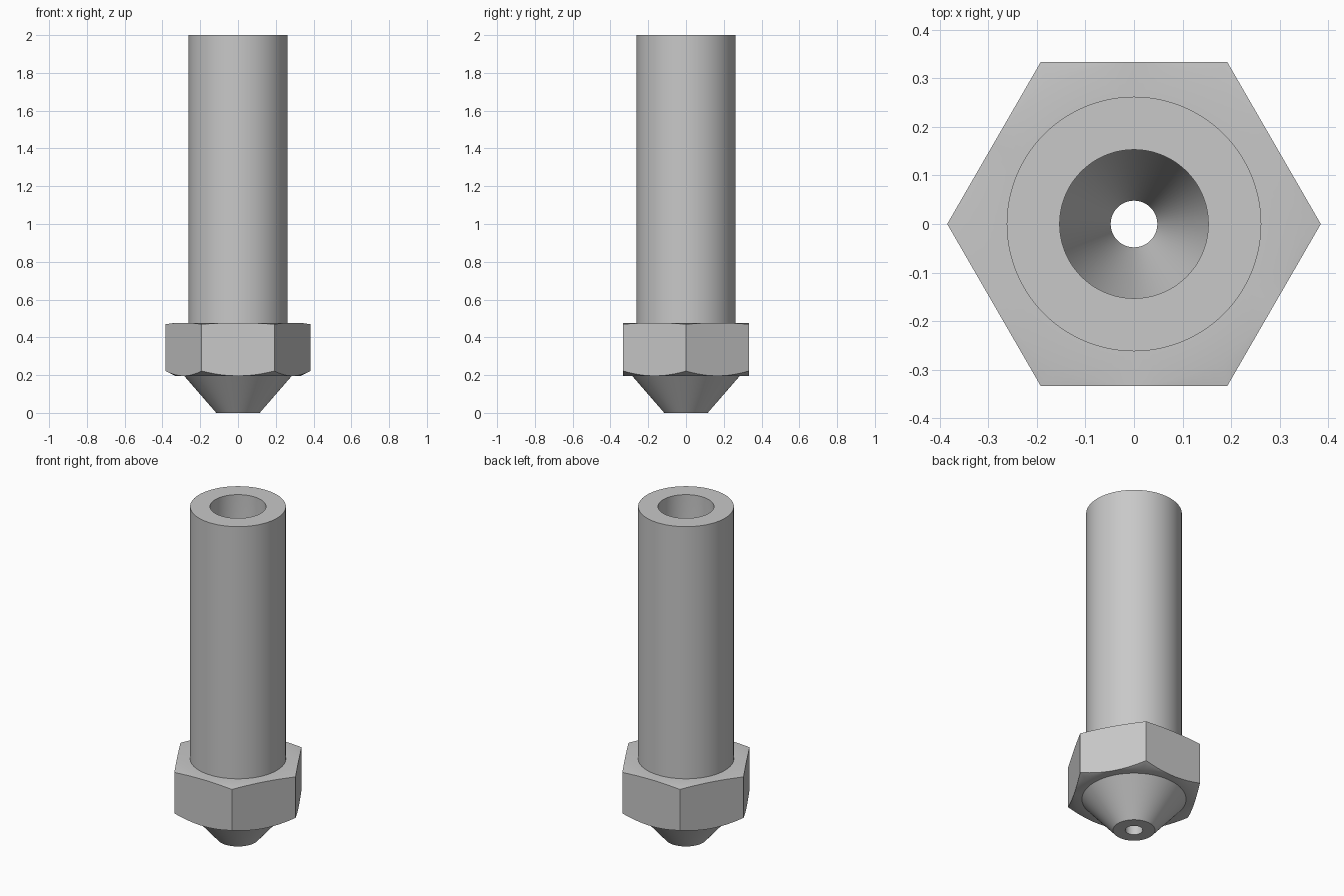
import bpy
import bmesh
from math import cos, sin, pi, radians

cube = bpy.data.objects.get("Cube")
if cube:
    bpy.data.objects.remove(cube, do_unlink=True)

SEGMENTS = 96          # a multiple of six, so hex corners land on vertices
APOTHEM = 0.333        # half the width across the hex flats
NUT_BOTTOM, NUT_TOP = 0.196, 0.477

steel = bpy.data.materials.new("steel grey")
steel.use_nodes = True
colour = (0.58, 0.58, 0.58, 1)
steel.diffuse_color = colour
steel.node_tree.nodes["Principled BSDF"].inputs["Base Color"].default_value = colour


def circle(radius, z):
    return lambda a: (radius, z)


def hexagon(z, slope):
    """Hex outline cut by a chamfer cone, so its corners shift in height."""
    def point(a):
        radius = APOTHEM / cos(a % (pi / 3) - pi / 6)
        return radius, z + slope * (radius - APOTHEM)
    return point


# Closed wall section, from the outlet up the outside and down the bore
section = [
    circle(0.048, 0),                      # outlet
    circle(0.115, 0),                      # tip rim
    circle(0.285, NUT_BOTTOM),             # cone base
    circle(APOTHEM - 0.002, NUT_BOTTOM),   # lower chamfer start
    hexagon(NUT_BOTTOM, 0.5),
    hexagon(NUT_TOP, -0.15),
    circle(APOTHEM - 0.002, NUT_TOP),      # upper chamfer start
    circle(0.262, NUT_TOP),                # tube foot
    circle(0.262, 2),                      # tube rim
    circle(0.153, 2),                      # bore mouth
    circle(0.153, 0.31),                   # bore end
    circle(0.048, 0.12),                   # taper end
]

bm = bmesh.new()
rings = []
for point in section:
    ring = []
    for i in range(SEGMENTS):
        a = 2 * pi * i / SEGMENTS
        radius, z = point(a)
        ring.append(bm.verts.new((radius * cos(a), radius * sin(a), z)))
    rings.append(ring)

# Skin each ring to the next, the last closing back onto the outlet
for lower, upper in zip(rings, rings[1:] + rings[:1]):
    for i in range(SEGMENTS):
        j = (i + 1) % SEGMENTS
        bm.faces.new((lower[i], lower[j], upper[j], upper[i]))
bmesh.ops.recalc_face_normals(bm, faces=bm.faces)

mesh = bpy.data.meshes.new("nozzle")
bm.to_mesh(mesh)
bm.free()
mesh.materials.append(steel)
nozzle = bpy.data.objects.new("nozzle", mesh)
bpy.context.collection.objects.link(nozzle)

bpy.ops.object.select_all(action="DESELECT")
nozzle.select_set(True)
bpy.context.view_layer.objects.active = nozzle
bpy.ops.object.shade_smooth_by_angle(angle=radians(30))
